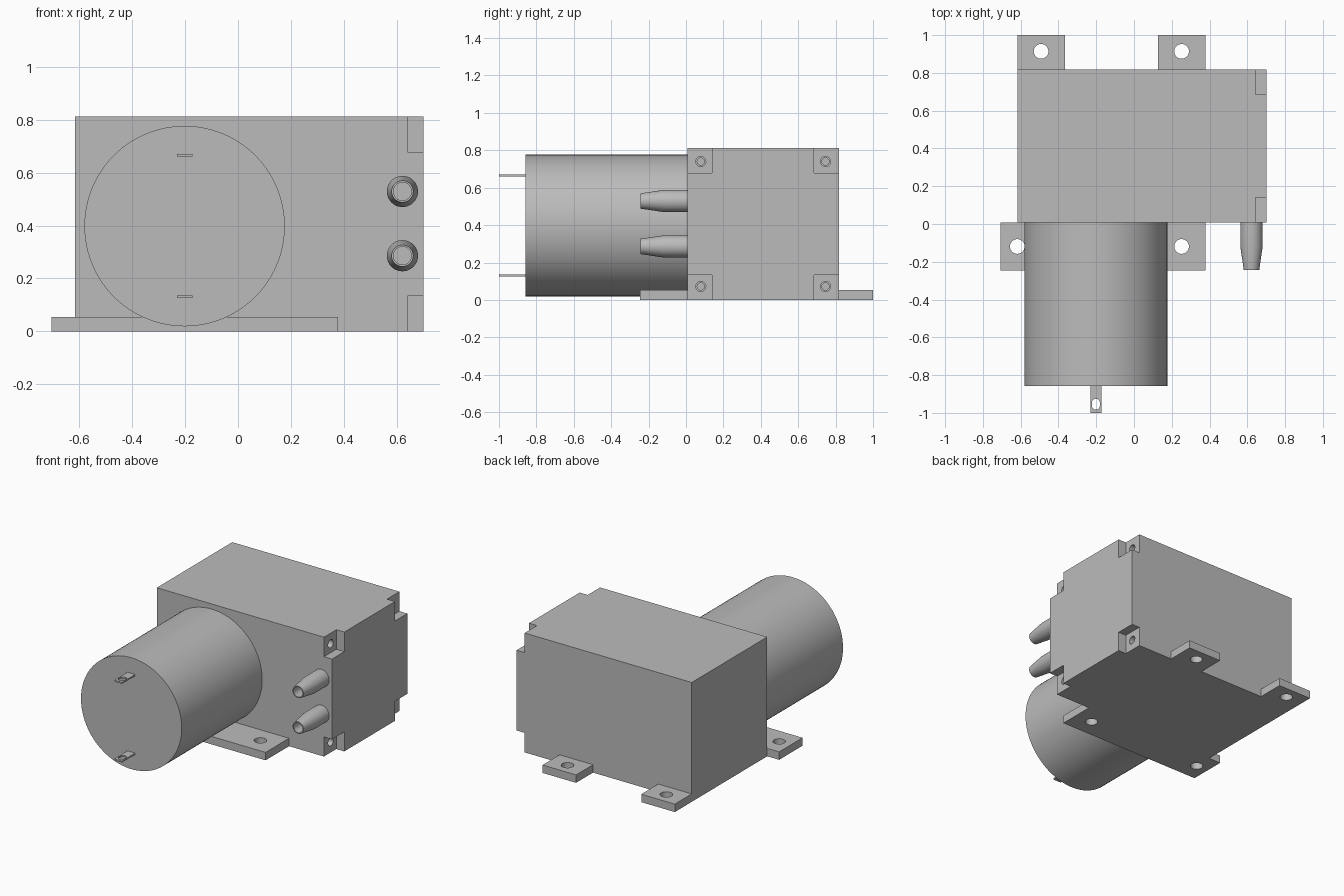
import bpy, bmesh
from math import radians, pi
from mathutils import Matrix, Vector

default = bpy.data.objects.get("Cube")
if default:
    bpy.data.objects.remove(default, do_unlink=True)

grey = bpy.data.materials.new("light_grey")
grey.use_nodes = True
COLOUR = (0.5, 0.5, 0.5, 1)
grey.diffuse_color = COLOUR
grey.node_tree.nodes["Principled BSDF"].inputs["Base Color"].default_value = COLOUR


def make_object(name, bm):
    mesh = bpy.data.meshes.new(name)
    bmesh.ops.recalc_face_normals(bm, faces=bm.faces)
    bm.to_mesh(mesh)
    bm.free()
    mesh.materials.append(grey)
    obj = bpy.data.objects.new(name, mesh)
    bpy.context.collection.objects.link(obj)
    return obj


def box(name, low, high):
    bm = bmesh.new()
    low, high = Vector(low), Vector(high)
    size = Matrix.Diagonal((high - low).to_4d())
    size[3][3] = 1
    bmesh.ops.create_cube(bm, size=1, matrix=Matrix.Translation((low + high) / 2) @ size)
    return make_object(name, bm)


def cylinder(name, centre, radius, length, axis="Z", segments=32):
    bm = bmesh.new()
    turn = {"X": Matrix.Rotation(pi / 2, 4, "Y"),
            "Y": Matrix.Rotation(pi / 2, 4, "X"), "Z": Matrix()}[axis]
    bmesh.ops.create_cone(bm, cap_ends=True, segments=segments, radius1=radius,
                          radius2=radius, depth=length,
                          matrix=Matrix.Translation(centre) @ turn)
    return make_object(name, bm)


def activate(obj):
    bpy.ops.object.select_all(action="DESELECT")
    obj.select_set(True)
    bpy.context.view_layer.objects.active = obj


def cut(target, cutter):
    mod = target.modifiers.new("cut", "BOOLEAN")
    mod.operation, mod.solver, mod.object = "DIFFERENCE", "EXACT", cutter
    activate(target)
    bpy.ops.object.modifier_apply(modifier=mod.name)
    bpy.data.objects.remove(cutter, do_unlink=True)


def smooth(obj):
    activate(obj)
    bpy.ops.object.shade_smooth_by_angle(angle=radians(30))


# Pump housing with notched corners and stepped screw holes
LEFT, FRONT, BACK, TOP = 0.702, 0.007, 0.818, 0.812
NOTCH, STEP = 0.133, 0.642
housing = box("housing", (-0.616, FRONT, 0), (LEFT, BACK, TOP))
for y_edge, y_in in ((FRONT, 1), (BACK, -1)):
    for z_edge, z_in in ((0, 1), (TOP, -1)):
        ys = sorted((y_edge - y_in * 0.05, y_edge + y_in * NOTCH))
        zs = sorted((z_edge - z_in * 0.05, z_edge + z_in * NOTCH))
        cut(housing, box("notch", (STEP, ys[0], zs[0]), (0.8, ys[1], zs[1])))
        hole = (STEP, y_edge + y_in * 0.072, z_edge + z_in * 0.072)
        cut(housing, cylinder("screw_hole", hole, 0.027, 0.1, "X"))
        cut(housing, cylinder("screw_bore", hole, 0.019, 0.2, "X"))
smooth(housing)

# Mounting feet: one wide front flange and two rear tabs
THICK = 0.054
feet = (
    ("front_flange", (-0.706, -0.245, 0), (0.379, FRONT, THICK), -0.119, (-0.618, 0.252)),
    ("rear_right_tab", (-0.616, BACK, 0), (-0.364, 1, THICK), 0.914, (-0.492,)),
    ("rear_left_tab", (0.127, BACK, 0), (0.379, 1, THICK), 0.914, (0.252,)),
)
for name, low, high, hole_y, hole_xs in feet:
    foot = box(name, low, high)
    for x in hole_xs:
        cut(foot, cylinder("bolt_hole", (x, hole_y, THICK / 2), 0.039, 0.2))
    smooth(foot)

# Motor can
MOTOR_X, MOTOR_Z, MOTOR_END = -0.202, 0.398, -0.858
motor = cylinder("motor", (MOTOR_X, (MOTOR_END + FRONT) / 2, MOTOR_Z), 0.379,
                 FRONT - MOTOR_END, "Y", 96)
smooth(motor)

# Flat terminals with a rounded slot
for name, z in (("upper_terminal", 0.666), ("lower_terminal", 0.131)):
    terminal = box(name, (MOTOR_X - 0.029, -1, z - 0.005),
                   (MOTOR_X + 0.029, MOTOR_END, z + 0.005))
    for y in (-0.962, -0.946):
        cut(terminal, cylinder("slot_end", (MOTOR_X, y, z), 0.021, 0.1))
    cut(terminal, box("slot", (MOTOR_X - 0.021, -0.962, z - 0.05),
                      (MOTOR_X + 0.021, -0.946, z + 0.05)))

# Tapered hose nozzles, lathed from a radius and depth profile
PROFILE = ((0.059, FRONT), (0.059, -0.12), (0.041, -0.243), (0.034, -0.243), (0.034, FRONT))
for name, z in (("upper_nozzle", 0.529), ("lower_nozzle", 0.286)):
    bm = bmesh.new()
    axis = Vector((0.622, 0, z))
    verts = [bm.verts.new(axis + Vector((r, y, 0))) for r, y in PROFILE]
    edges = [bm.edges.new(pair) for pair in zip(verts, verts[1:])]
    bmesh.ops.spin(bm, geom=verts + edges, cent=axis, axis=(0, 1, 0),
                   angle=2 * pi, steps=40, use_merge=True)
    bmesh.ops.remove_doubles(bm, verts=bm.verts, dist=0.0001)
    smooth(make_object(name, bm))
